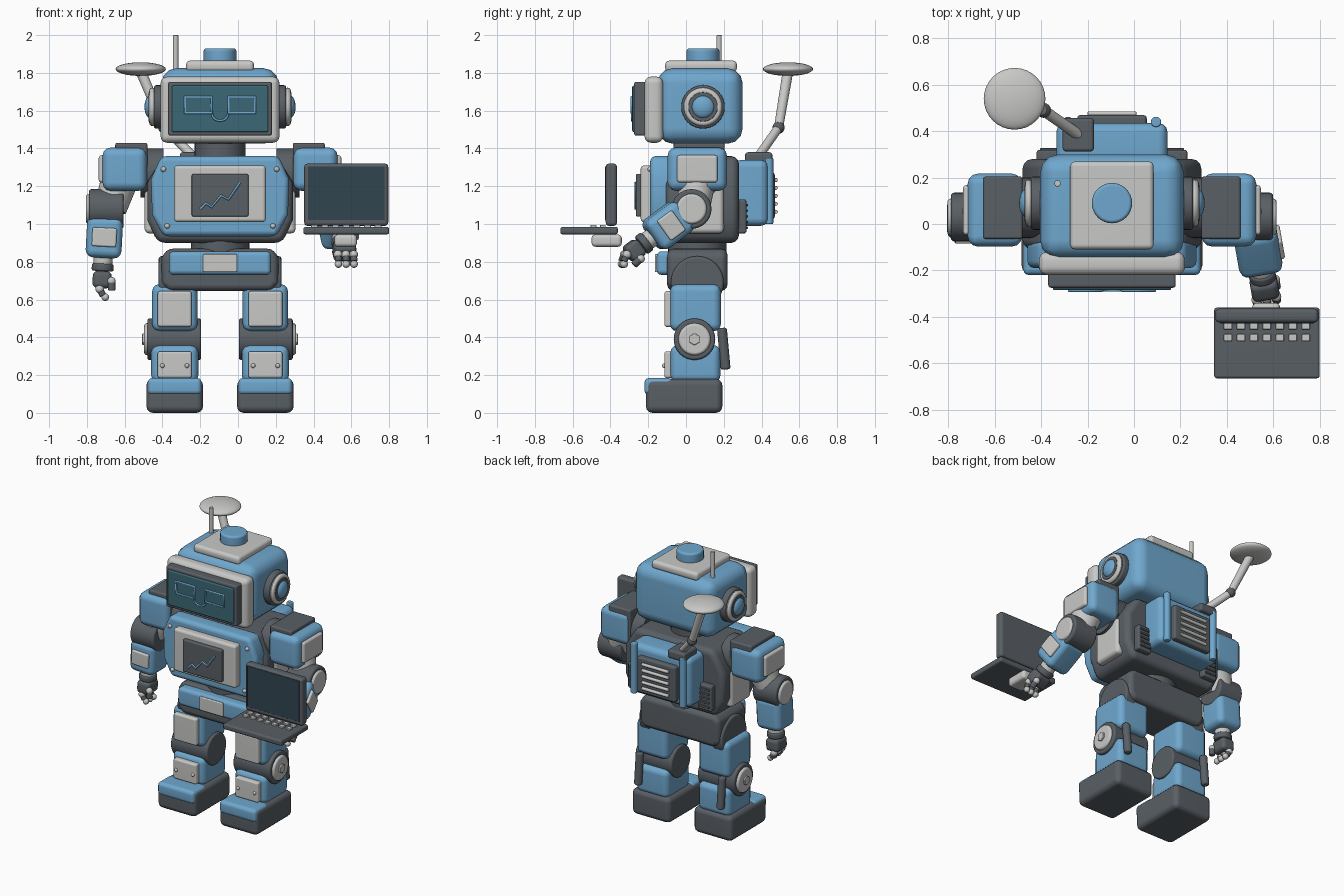
import bpy, bmesh, math
from mathutils import Matrix, Vector

if "Cube" in bpy.data.objects:
    bpy.data.objects.remove(bpy.data.objects["Cube"])

C = -.095   # x of the body's own centre line


def material(name, *rgb):
    m = bpy.data.materials.new(name)
    m.use_nodes = True
    m.diffuse_color = (*rgb, 1)
    m.node_tree.nodes["Principled BSDF"].inputs["Base Color"].default_value = (*rgb, 1)
    return m


blue = material("sky blue", .16, .39, .62)
light = material("light grey", .58, .58, .57)
dark = material("dark grey", .1, .115, .13)
teal = material("teal glass", .045, .14, .18)
night = material("dark glass", .03, .06, .08)


def finish(name, mat, bm, bevel=0, frame=None, segments=3):
    """Round the sharp edges, shade smoothly and link the part."""
    if bevel:
        sharp = [e for e in bm.edges if e.calc_face_angle(0) > .6]
        bmesh.ops.bevel(bm, geom=sharp, offset=bevel, segments=segments,
                        profile=.5, affect='EDGES', clamp_overlap=True)
    bmesh.ops.recalc_face_normals(bm, faces=bm.faces)
    if frame:
        bm.transform(frame)
    mesh = bpy.data.meshes.new(name)
    bm.to_mesh(mesh)
    bm.free()
    mesh.materials.append(mat)
    for p in mesh.polygons:
        p.use_smooth = True
    mesh.set_sharp_from_angle(angle=math.radians(40))
    ob = bpy.data.objects.new(name, mesh)
    bpy.context.collection.objects.link(ob)
    ob.modifiers.new("even_shading", 'WEIGHTED_NORMAL').keep_sharp = True
    return ob


def box(name, mat, at, size, bevel=.01, frame=None):
    bm = bmesh.new()
    bmesh.ops.create_cube(bm, size=1, matrix=Matrix.Translation(at) @ Matrix.Diagonal((*size, 1)))
    return finish(name, mat, bm, bevel, frame)


def rod(name, mat, start, end, radius, tip=None, bevel=0, frame=None, sides=32):
    a, b = Vector(start), Vector(end)
    turn = (b - a).to_track_quat('Z', 'Y').to_matrix().to_4x4()
    bm = bmesh.new()
    bmesh.ops.create_cone(bm, cap_ends=True, segments=sides, radius1=radius,
                          radius2=radius if tip is None else tip, depth=(b - a).length,
                          matrix=Matrix.Translation((a + b) / 2) @ turn)
    return finish(name, mat, bm, bevel, frame)


def ball(name, mat, at, size, frame=None):
    bm = bmesh.new()
    bmesh.ops.create_uvsphere(bm, u_segments=32, v_segments=16, radius=1,
                              matrix=Matrix.Translation(at) @ Matrix.Diagonal((*size, 1)))
    return finish(name, mat, bm, frame=frame)


def prism(name, mat, half, front, back, bevel):
    """Symmetric outline in x and z, given as its left half, run along y."""
    outline = half + [(-x, z) for x, z in reversed(half)]
    bm = bmesh.new()
    face = bm.faces.new([bm.verts.new((C + x, front, z)) for x, z in outline])
    grown = bmesh.ops.extrude_face_region(bm, geom=[face])["geom"]
    moved = [v for v in grown if isinstance(v, bmesh.types.BMVert)]
    bmesh.ops.translate(bm, verts=moved, vec=(0, back - front, 0))
    return finish(name, mat, bm, bevel)


def line(name, mat, points, y, radius, closed=False):
    curve = bpy.data.curves.new(name, 'CURVE')
    curve.dimensions = '3D'
    curve.bevel_depth = radius
    curve.bevel_resolution = 2
    spline = curve.splines.new('POLY')
    spline.points.add(len(points) - 1)
    for p, (x, z) in zip(spline.points, points):
        p.co = (x, y, z, 1)
    spline.use_cyclic_u = closed
    curve.materials.append(mat)
    bpy.context.collection.objects.link(bpy.data.objects.new(name, curve))


# Head with framed screen face
box("head_shell", blue, at=(C, .075, 1.625), size=(.62, .45, .4), bevel=.08)
box("face_frame", light, at=(C, -.17, 1.605), size=(.63, .1, .35), bevel=.035)
box("face_bezel", dark, at=(C, -.24, 1.61), size=(.55, .07, .285), bevel=.012)
box("face_screen", teal, at=(C, -.27, 1.61), size=(.51, .03, .245), bevel=.008)
for s in (-1, 1):
    x, w, h = C + s * .115, .07, .042
    line("eye_outline", blue, [(x - w, 1.63 - h), (x + w, 1.63 - h), (x + w, 1.63 + h),
                               (x - w, 1.63 + h)], y=-.286, radius=.008, closed=True)
arc = [math.pi * (1 + i / 10) for i in range(11)]
line("smile", blue, [(C + .042 * math.cos(a), 1.583 + .036 * math.sin(a)) for a in arc],
     y=-.286, radius=.006)
rod("neck", dark, start=(C, .07, 1.34), end=(C, .07, 1.45), radius=.135)
box("crown_plate", light, at=(C, .08, 1.835), size=(.36, .38, .06), bevel=.022)
rod("crown_button", blue, start=(C, .09, 1.85), end=(C, .09, 1.93), radius=.087, bevel=.015)
rod("antenna", light, start=(-.33, .175, 1.76), end=(-.33, .175, 2), radius=.014, bevel=.004)

# Ears
for s in (-1, 1):
    def ear(name, mat, a, b, radius, bevel):
        rod(name, mat, (C + s * a, .09, 1.62), (C + s * b, .09, 1.62), radius, bevel=bevel)
    ear("ear_base", dark, .29, .35, radius=.115, bevel=.012)
    ear("ear_ring", light, .34, .375, radius=.102, bevel=.018)
    ear("ear_recess", dark, .36, .378, radius=.078, bevel=.003)
    ball("ear_dome", blue, at=(C + s * .37, .09, 1.62), size=(.03, .06, .06))

# Torso with chest plate and display
prism("torso", dark, [(.3, 1.36), (.385, 1.22), (.385, 1.02), (.33, .9)], -.11, .28, bevel=.04)
prism("chest_plate", blue, [(.31, 1.36), (.365, 1.24), (.36, 1.05), (.3, .935)], -.19, -.07, bevel=.03)
box("chest_frame", light, at=(C, -.2, 1.16), size=(.485, .08, .3), bevel=.018)
box("chest_display", dark, at=(C, -.24, 1.152), size=(.3, .05, .225), bevel=.008)
trend = [(-.2, 1.08), (-.17, 1.11), (-.14, 1.09), (-.09, 1.15), (-.05, 1.13), (.01, 1.22)]
line("display_trend", blue, trend, y=-.266, radius=.007)
for s in (-1, 1):
    for z in (1.29, .99):
        ball("chest_screw", light, at=(C + s * (.3 if z > 1 else .28), -.19, z), size=(.014, .014, .014))
    box("side_panel", light, at=(C + s * .36, .09, 1.08), size=(.08, .22, .26), bevel=.025)
    box("back_vent", dark, at=(C + s * .27, .295, 1.04), size=(.11, .05, .18), bevel=.012)
    for i in range(5):
        box("vent_rib", dark, at=(C + s * .27, .32, .98 + i * .03), size=(.08, .015, .014), bevel=.004)
rod("waist", dark, start=(C, .06, .83), end=(C, .06, .93), radius=.155)

# Backpack with grille
box("backpack", blue, at=(C, .345, 1.165), size=(.48, .18, .35), bevel=.04)
box("grille_panel", dark, at=(C, .43, 1.15), size=(.3, .08, .25), bevel=.015)
for i in range(5):
    z = 1.065 + i * .042
    rod("grille_slat", light, (C - .105, .475, z), (C + .105, .475, z), radius=.011, bevel=.004, sides=12)
for s in (-1, 1):
    rod("backpack_post", blue, (C + s * .19, .44, 1), (C + s * .19, .44, 1.35), radius=.022, bevel=.006)

# Dish on its jointed mast
box("dish_mount", dark, at=(-.24, .385, 1.35), size=(.135, .145, .06), bevel=.015)
rod("mast_lower", light, start=(-.24, .385, 1.36), end=(-.39, .49, 1.51), radius=.024)
ball("mast_joint", dark, at=(-.39, .49, 1.51), size=(.032, .032, .032))
rod("mast_upper", light, start=(-.39, .49, 1.51), end=(-.515, .54, 1.81), radius=.024, tip=.028)
ball("dish", light, at=(-.515, .54, 1.82), size=(.133, .133, .036))

# Pelvis and belt
prism("pelvis", dark, [(.28, .87), (.31, .82), (.31, .69), (.28, .645)], -.1, .22, bevel=.035)
box("belt_plate", blue, at=(C, -.11, .793), size=(.54, .09, .125), bevel=.025)
box("belt_buckle", light, at=(C, -.15, .793), size=(.18, .03, .095), bevel=.006)

# Legs
for s in (-1, 1):
    x = C + s * .24
    side = lambda d, y, z: (x + s * d, y, z)
    rod("hip_disc", dark, side(0, .06, .69), side(.085, .06, .69), radius=.14, bevel=.015)
    box("thigh", blue, at=(x, .05, .557), size=(.24, .27, .25), bevel=.04)
    box("thigh_plate", light, at=(x, -.09, .55), size=(.18, .05, .19), bevel=.014)
    rod("knee", dark, side(-.14, .045, .39), side(.145, .045, .39), radius=.11, bevel=.012)
    rod("knee_cap", light, side(.13, .045, .39), side(.162, .045, .39), radius=.085, bevel=.015)
    rod("knee_bolt", light, side(.15, .045, .39), side(.172, .045, .39), radius=.032, bevel=.004, sides=6)
    box("shin", blue, at=(x, .05, .26), size=(.25, .265, .2), bevel=.04)
    box("shin_plate", light, at=(x, -.09, .255), size=(.18, .05, .14), bevel=.012)
    for d in (-.065, .065):
        ball("shin_bolt", light, at=(x + d, -.115, .25), size=(.012, .012, .012))
    rod("calf_piston", dark, side(.08, .21, .23), side(.08, .19, .45), radius=.026, bevel=.012)
    box("foot", dark, at=(x, -.01, .09), size=(.3, .405, .18), bevel=.035)
    box("toe_cap", blue, at=(x, -.145, .14), size=(.285, .15, .09), bevel=.025)

# Arms: the right hangs down, the left reaches forward
reach = Matrix.Rotation(math.radians(10), 4, 'Z') @ Matrix.Rotation(math.radians(-54), 4, 'X')
twist = Matrix.Rotation(math.radians(90), 4, 'Z')
for s, pose in ((-1, Matrix.Rotation(math.radians(3), 4, 'Y')), (1, reach @ twist)):
    side = lambda d, y, z: (C + s * d, y, z)
    rod("shoulder_joint", dark, side(.3, .07, 1.27), side(.42, .07, 1.27), radius=.13)
    box("shoulder", blue, at=side(.505, .06, 1.29), size=(.235, .315, .23), bevel=.045)
    box("shoulder_strap", dark, at=side(.47, .07, 1.32), size=(.17, .27, .22), bevel=.012)
    box("shoulder_plate", light, at=side(.62, .06, 1.292), size=(.045, .215, .145), bevel=.015)
    rod("upper_arm", light, side(.53, .06, 1.24), side(.58, .04, 1.08), radius=.1, tip=.085)
    rod("elbow", dark, side(.51, .03, 1.08), side(.695, .03, 1.08), radius=.105, bevel=.015)
    rod("elbow_cap", light, side(.68, .03, 1.08), side(.71, .03, 1.08), radius=.08, bevel=.018)
    f = Matrix.Translation(side(.605, .025, 1.08)) @ pose
    box("forearm", blue, at=(0, 0, -.15), size=(.19, .19, .22), bevel=.04, frame=f)
    box("forearm_plate", light, at=(0, -.095, -.15), size=(.13, .03, .1), bevel=.01, frame=f)
    rod("wrist", light, (0, 0, -.25), (0, 0, -.32), radius=.05, bevel=.01, frame=f)
    rod("cuff", dark, (0, 0, -.29), (0, 0, -.33), radius=.058, bevel=.01, frame=f)
    box("palm", dark, at=(0, 0, -.375), size=(.1, .12, .09), bevel=.025, frame=f)
    for y in (-.042, 0, .042):
        ball("knuckle", light, at=(-.01, y, -.425), size=(.023, .023, .023), frame=f)
        rod("finger", dark, (-.01, y, -.425), (.01, y, -.46), radius=.018, bevel=.006, frame=f, sides=16)
        ball("fingertip", light, at=(.022, y, -.467), size=(.02, .02, .02), frame=f)
    ball("thumb_joint", light, at=(.05, -.05, -.38), size=(.022, .022, .022), frame=f)
    rod("thumb", dark, (.05, -.05, -.38), (.055, -.05, -.43), radius=.02, bevel=.007, frame=f, sides=16)

# Laptop held by the left hand
box("laptop_grip", light, at=(.57, -.42, .912), size=(.12, .16, .065), bevel=.02)
box("laptop_base", dark, at=(.573, -.513, .965), size=(.455, .305, .04), bevel=.012)
box("laptop_lid", dark, at=(.573, -.395, 1.155), size=(.445, .06, .33), bevel=.018)
box("laptop_screen", night, at=(.573, -.424, 1.163), size=(.405, .008, .285), bevel=.002)
for row in (-.44, -.49):
    for i in range(-3, 4):
        box("laptop_key", light, at=(.573 + i * .056, row, .988), size=(.036, .03, .016), bevel=.004)
